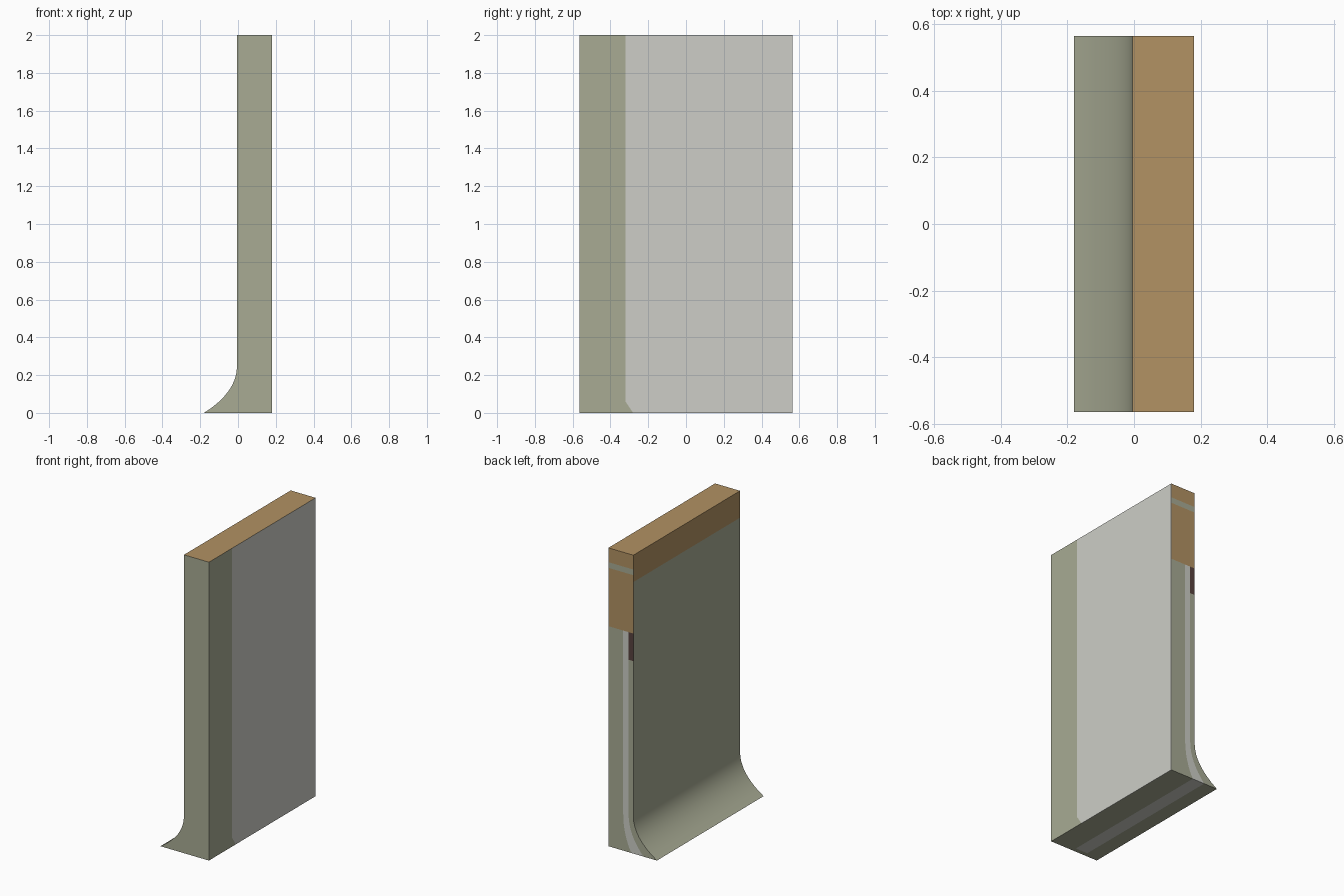
import bpy, bmesh, math

if "Cube" in bpy.data.objects:
    bpy.data.objects.remove(bpy.data.objects["Cube"])


def srgb(r, g, b):
    f = lambda c: (c / 255 / 12.92) if c < 10 else ((c / 255 + 0.055) / 1.055) ** 2.4
    return (f(r), f(g), f(b), 1)


def material(name, rgb):
    m = bpy.data.materials.new(name)
    m.diffuse_color = srgb(*rgb)
    m.use_nodes = True
    m.node_tree.nodes["Principled BSDF"].inputs["Base Color"].default_value = m.diffuse_color
    return m


OLIVE = material("olive plaster", (168, 171, 148))
WOOD = material("timber", (178, 146, 99))
GREY = material("light grey board", (205, 206, 199))
BROWN = material("dark brown", (88, 66, 62))

X0, X1, XP, Y0, YF, Y1 = -0.005, 0.18, 0.176, -0.565, -0.535, 0.565
ZBEAM, ZFACE = 1.475, 1.82


def flare(x, zc, x_end, n=8):
    """Curve from the straight wall at z 0.25 down and out to the foot."""
    pts = []
    for i in range(n + 1):
        t = i / n
        pts.append(((1 - t * t) * x + t * t * x_end,
                    (1 - t) ** 2 * 0.25 + 2 * t * (1 - t) * zc))
    return pts


outer = flare(X0, 0.11, -0.18)
strip_l = flare(0.03, 0.12, -0.08)
strip_r = flare(0.07, 0.11, 0.01)


def prism(name, pts, a, b, mat, axis="y"):
    """Extrude an (x,z) profile along y, or a (y,z) profile along x."""
    bm = bmesh.new()
    place = (lambda p, d: (p[0], d, p[1])) if axis == "y" else (lambda p, d: (d, p[0], p[1]))
    lo = [bm.verts.new(place(p, a)) for p in pts]
    hi = [bm.verts.new(place(p, b)) for p in pts]
    n = len(pts)
    bm.faces.new(lo)
    bm.faces.new(hi[::-1])
    for i in range(n):
        bm.faces.new((lo[i], hi[i], hi[(i + 1) % n], lo[(i + 1) % n]))
    bmesh.ops.recalc_face_normals(bm, faces=bm.faces[:])
    # outer left skin is plaster below a timber band; the top is timber
    for f in bm.faces:
        c = f.calc_center_median()
        if f.normal.z > 0.9 and c.z > 1.99:
            f.material_index = 2
        elif f.normal.x < -0.2 and c.x < 0:
            f.material_index = 2 if c.z > ZFACE else 1
    me = bpy.data.meshes.new(name)
    bm.to_mesh(me)
    bm.free()
    for m in (mat, OLIVE, WOOD):
        me.materials.append(m)
    ob = bpy.data.objects.new(name, me)
    bpy.context.collection.objects.link(ob)
    bpy.ops.object.select_all(action="DESELECT")
    ob.select_set(True)
    bpy.context.view_layer.objects.active = ob
    bpy.ops.object.shade_smooth_by_angle(angle=math.radians(30))
    return ob


def rect(a, b, z0, z1):
    return [(a, z0), (b, z0), (b, z1), (a, z1)]


# Front end wall with the full outline
prism("front_wall", [(X1, 0), (X1, 2), (X0, 2), (X0, ZFACE)] + outer, Y0, YF, OLIVE)

# Layers running from the front wall to the open back end
prism("wall_core", [(XP, 0), (XP, ZBEAM), (0.07, ZBEAM)] + strip_r, YF, Y1, OLIVE)
prism("grey_layer", [(0.07, ZBEAM), (0.03, ZBEAM)] + strip_l + strip_r[::-1], YF, Y1, GREY)
prism("flared_lining", [(0.03, 1.29), (X0, 1.29)] + outer + strip_l[::-1], YF, Y1, OLIVE)
prism("brown_rail", rect(X0, 0.03, 1.29, ZBEAM), YF, Y1, BROWN)

# Timber beam with a thin band through it
prism("lower_beam", [(X0, ZBEAM), (XP, ZBEAM), (XP, 1.866), (X0, 1.866), (X0, ZFACE)], YF, Y1, WOOD)
prism("beam_band", rect(X0, XP, 1.866, 1.904), YF, Y1, OLIVE)
prism("upper_beam", rect(X0, XP, 1.904, 2), YF, Y1, WOOD)

# Right side boards, meeting with a clipped lower corner
prism("grey_board", [(-0.28, 0), (Y1, 0), (Y1, 2), (-0.32, 2), (-0.32, 0.06)], XP, X1, GREY, "x")
prism("corner_board", [(YF, 0), (-0.28, 0), (-0.32, 0.06), (-0.32, 2), (YF, 2)], XP, X1, OLIVE, "x")
